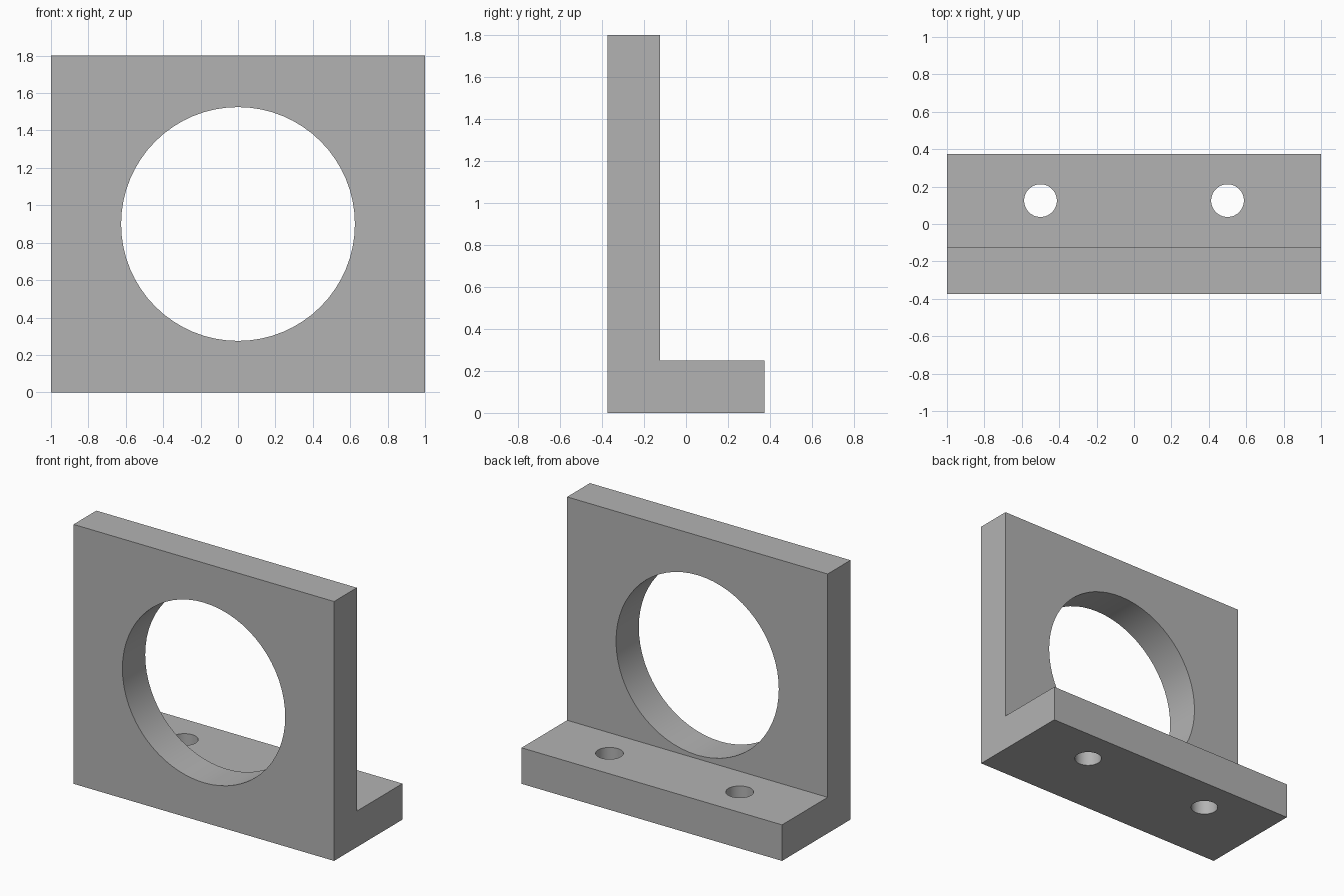
import bpy
import bmesh
import math
from mathutils import Matrix, Vector

cube = bpy.data.objects.get("Cube")
if cube:
    bpy.data.objects.remove(cube, do_unlink=True)

WIDTH, DEPTH, HEIGHT, THICK = 2.0, 0.75, 1.8, 0.25
FRONT, BACK = -DEPTH / 2, DEPTH / 2

grey = bpy.data.materials.new("plain grey")
grey.use_nodes = True
colour = (0.45, 0.45, 0.45, 1)
grey.diffuse_color = colour
grey.node_tree.nodes["Principled BSDF"].inputs["Base Color"].default_value = colour


def add_object(name, bm):
    bmesh.ops.recalc_face_normals(bm, faces=bm.faces[:])
    mesh = bpy.data.meshes.new(name)
    bm.to_mesh(mesh)
    bm.free()
    mesh.materials.append(grey)
    obj = bpy.data.objects.new(name, mesh)
    bpy.context.collection.objects.link(obj)
    return obj


def drill(target, name, centre, radius, length, turn=0.0):
    """Cut a round hole; turn tips the drill about x."""
    bm = bmesh.new()
    matrix = Matrix.Translation(centre) @ Matrix.Rotation(turn, 4, "X")
    bmesh.ops.create_cone(bm, cap_ends=True, segments=64, radius1=radius,
                          radius2=radius, depth=length, matrix=matrix)
    cutter = add_object(name, bm)
    cutter.hide_render = True
    mod = target.modifiers.new(name, "BOOLEAN")
    mod.operation = "DIFFERENCE"
    mod.solver = "EXACT"
    mod.object = cutter
    bpy.context.view_layer.objects.active = target
    bpy.ops.object.modifier_apply(modifier=name)
    bpy.data.objects.remove(cutter, do_unlink=True)


# L-shaped side profile, extruded across the width
profile = [(FRONT, 0), (BACK, 0), (BACK, THICK), (FRONT + THICK, THICK),
           (FRONT + THICK, HEIGHT), (FRONT, HEIGHT)]
bm = bmesh.new()
face = bm.faces.new([bm.verts.new((-WIDTH / 2, y, z)) for y, z in profile])
result = bmesh.ops.extrude_face_region(bm, geom=[face])
moved = [v for v in result["geom"] if isinstance(v, bmesh.types.BMVert)]
bmesh.ops.translate(bm, verts=moved, vec=(WIDTH, 0, 0))
bracket = add_object("angle_bracket", bm)

# Large bore through the upright plate
drill(bracket, "bore_cutter", Vector((0, FRONT + THICK / 2, HEIGHT / 2)),
      0.625, THICK * 1.6, math.pi / 2)

# Mounting holes through the foot
for side in (-1, 1):
    drill(bracket, "mounting_hole_cutter", Vector((side * 0.5, 0.125, THICK / 2)),
          0.0875, THICK * 1.6)

# Smooth hole walls, crisp edges
bpy.ops.object.select_all(action="DESELECT")
bracket.select_set(True)
bpy.context.view_layer.objects.active = bracket
bpy.ops.object.shade_smooth_by_angle(angle=math.radians(30))
